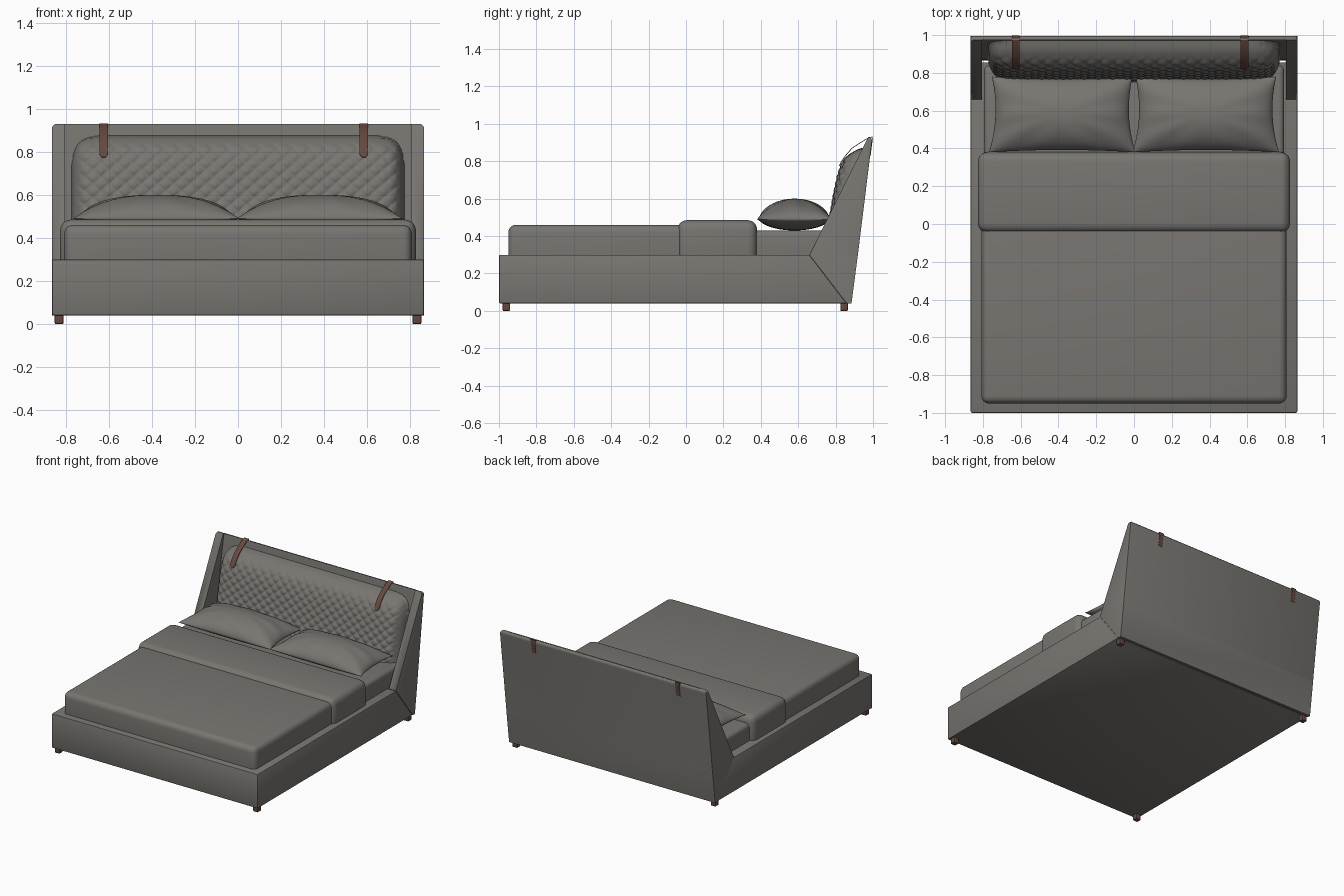
import bpy, bmesh, math

cube = bpy.data.objects.get("Cube")
if cube:
    bpy.data.objects.remove(cube, do_unlink=True)


def material(name, rgb):
    m = bpy.data.materials.new(name)
    m.use_nodes = True
    m.diffuse_color = (*rgb, 1)
    m.node_tree.nodes["Principled BSDF"].inputs["Base Color"].default_value = (*rgb, 1)
    return m


fabric = material("grey_fabric", (0.19, 0.18, 0.165))
leather = material("brown_leather", (0.13, 0.065, 0.05))


def finish(name, bm, mat, angle=40):
    """Turn a bmesh into a shaded object."""
    bmesh.ops.recalc_face_normals(bm, faces=bm.faces)
    me = bpy.data.meshes.new(name)
    bm.to_mesh(me)
    bm.free()
    me.materials.append(mat)
    ob = bpy.data.objects.new(name, me)
    bpy.context.collection.objects.link(ob)
    bpy.ops.object.select_all(action='DESELECT')
    ob.select_set(True)
    bpy.context.view_layer.objects.active = ob
    bpy.ops.object.shade_smooth_by_angle(angle=math.radians(angle))
    return ob


def round_edges(bm, edges, offset, segments):
    bmesh.ops.bevel(bm, geom=edges, offset=offset, segments=segments,
                    profile=0.5, affect='EDGES', clamp_overlap=True)


def loft(rings, closed=True):
    """Skin a list of equal point rings and cap the ends."""
    bm = bmesh.new()
    rows = [[bm.verts.new(p) for p in ring] for ring in rings]
    n = len(rows[0])
    for a, b in zip(rows, rows[1:]):
        for i in range(n if closed else n - 1):
            j = (i + 1) % n
            bm.faces.new((a[i], a[j], b[j], b[i]))
    if closed:
        bm.faces.new(rows[0])
        bm.faces.new(rows[-1])
    return bm


def box(name, x, y, z, mat, bevel=0.0, segments=4):
    """Box from (min, max) pairs with rounded edges."""
    bm = loft([[(x[0], y[0], h), (x[1], y[0], h), (x[1], y[1], h), (x[0], y[1], h)] for h in z])
    if bevel:
        round_edges(bm, bm.edges[:], bevel, segments)
    return finish(name, bm, mat)


W = 0.865  # half width of the bed

# Base with a slanted rear end
side = [(-1, 0.04), (-1, 0.3), (0.66, 0.3), (0.86, 0.04)]
bm = loft([[(x, y, z) for y, z in side] for x in (-W, W)])
round_edges(bm, bm.edges[:], 0.008, 2)
finish("base_frame", bm, fabric)

# Headboard: U-shaped section with side wings, thinning towards the top
inner = 0.805
rings = []
for z, wing, panel, back in ((0.04, 0.86, 0.866, 0.885), (0.3, 0.66, 0.87, 0.919),
                             (0.93, 0.974, 0.982, 0.997)):
    half = [(W, back), (W, wing), (inner, wing), (inner, panel)]
    rings.append([(x, y, z) for x, y in half] + [(-x, y, z) for x, y in reversed(half)])
bm = loft(rings)
corners = [e for e in bm.edges if all(v.co.z > 0.92 and abs(v.co.x) > 0.86 for v in e.verts)]
round_edges(bm, corners, 0.03, 5)
uprights = [e for e in bm.edges if all(abs(v.co.x) > 0.86 for v in e.verts)
            and abs(e.verts[0].co.z - e.verts[1].co.z) > 0.4]
round_edges(bm, uprights, 0.008, 2)
finish("headboard", bm, fabric)

# Quilted headboard cushion
COLS, ROWS = 220, 72
rows = []
for r in range(ROWS + 1):
    z = 0.38 + 0.497 * r / ROWS
    row = []
    for c in range(COLS + 1):
        x = 0.775 * (2 * c / COLS - 1)
        w = max(0, (z - 0.5) / 0.375)
        room = 1 - w ** 6 - (abs(x) / 0.773) ** 18
        depth = 0.13 * math.sqrt(room) if room > 0 else -0.01
        a, b = x / 0.075, z / 0.065
        puff = abs(math.sin(math.pi * (a + b)) * math.sin(math.pi * (a - b))) ** 0.5
        fade = min(1, max(0, (0.85 - z) / 0.03)) * min(1, max(0, (0.75 - abs(x)) / 0.02))
        row.append((x, 0.868 + (z - 0.3) * 0.183 - depth - 0.012 * puff * fade, z))
    rows.append(row)
finish("headboard_cushion", loft(rows, closed=False), fabric, 70)

# Bedding
box("mattress", (-0.795, 0.795), (0, 0.84), (0.2, 0.43), fabric, 0.03)
box("duvet", (-0.808, 0.808), (-0.95, 0.2), (0.2, 0.46), fabric, 0.04, 6)
box("duvet_fold", (-0.827, 0.827), (-0.045, 0.38), (0.22, 0.485), fabric, 0.05, 6)


# Pillows with pinched corners and soft creases
def pillow(name, sx):
    n = 40
    bm = bmesh.new()
    for up in (1, -1):
        grid = []
        for i in range(n + 1):
            u = math.sin(math.pi / 2 * (2 * i / n - 1))
            line = []
            for j in range(n + 1):
                v = math.sin(math.pi / 2 * (2 * j / n - 1))
                swell = max(0, (1 - abs(u) ** 2.4) * (1 - v * v)) ** 0.58
                crease = 0.006 * math.sin(9 * math.atan2(v, u) + 2 * u) * (u * u + v * v) * swell
                x = 0.38 * u * (1 - 0.07 * (1 - v * v)) * (1 - 0.02 * v)
                y = 0.2 * v * (1 - 0.06 * (1 - u * u))
                z = 0.49 + (0.11 * swell + crease if up > 0 else -0.06 * swell)
                line.append(bm.verts.new((sx * (0.38 + x), 0.58 + y, z)))
            grid.append(line)
        for a, b in zip(grid, grid[1:]):
            for j in range(n):
                bm.faces.new((a[j], a[j + 1], b[j + 1], b[j]))
    bmesh.ops.remove_doubles(bm, verts=bm.verts, dist=0.0001)
    finish(name, bm, fabric, 80)


pillow("left_pillow", 1)
pillow("right_pillow", -1)

# Leather straps folded over the top edge: y, z, half width
path = [(0.818, 0.775, 0.008), (0.824, 0.79, 0.02), (0.85, 0.83, 0.02), (0.885, 0.87, 0.02),
        (0.925, 0.897, 0.02), (0.975, 0.927, 0.02), (0.997, 0.932, 0.02), (0.9985, 0.915, 0.02),
        (0.996, 0.9, 0.014), (0.994, 0.885, 0.02), (0.992, 0.87, 0.014),
        (0.99, 0.855, 0.02), (0.988, 0.84, 0.014), (0.987, 0.828, 0.018)]
for name, cx in (("right_strap", -0.625), ("left_strap", 0.585)):
    bm = loft([[(cx - h, y, z), (cx + h, y, z)] for y, z, h in path], closed=False)
    bmesh.ops.recalc_face_normals(bm, faces=bm.faces)
    bmesh.ops.solidify(bm, geom=bm.faces[:], thickness=0.004)
    finish(name, bm, leather)

# Feet
for sx, s in ((1, "left"), (-1, "right")):
    for cy, end in ((-0.96, "front"), (0.845, "rear")):
        cx = sx * 0.832
        box(f"{end}_{s}_foot", (cx - 0.02, cx + 0.02), (cy - 0.02, cy + 0.02),
            (0, 0.05), leather, 0.004, 2)
